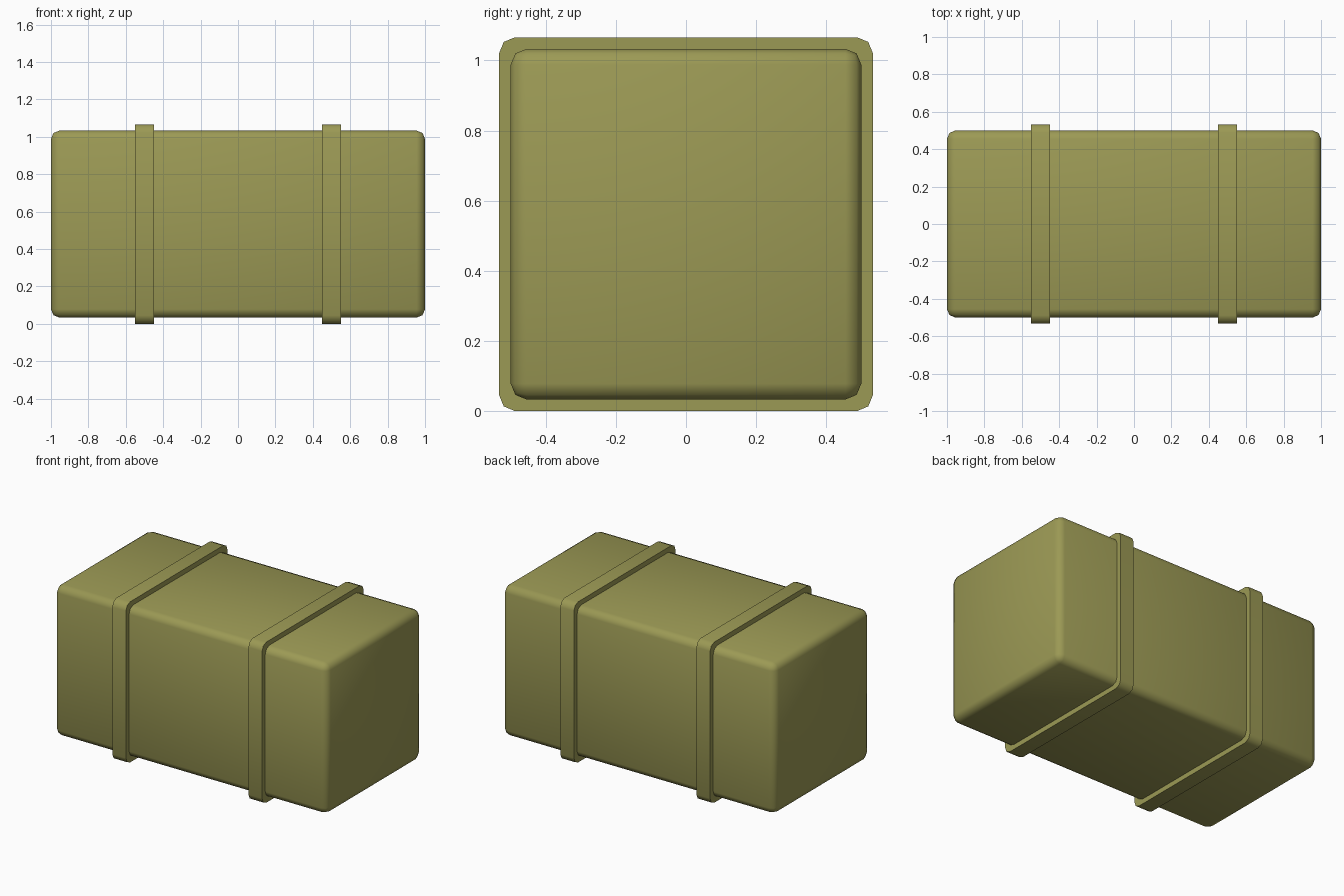
import bpy, bmesh
from math import radians

if "Cube" in bpy.data.objects:
    bpy.data.objects.remove(bpy.data.objects["Cube"])

HALF = 0.5        # half width of the crate body
T = 0.033         # strap thickness
MID = HALF + T    # height of the centre line, straps rest on z = 0
BEVEL = 0.045

mat = bpy.data.materials.new("olive")
mat.diffuse_color = (0.33, 0.32, 0.09, 1)
mat.use_nodes = True
mat.node_tree.nodes["Principled BSDF"].inputs["Base Color"].default_value = mat.diffuse_color


def finish(name, bm):
    bmesh.ops.recalc_face_normals(bm, faces=bm.faces[:])
    me = bpy.data.meshes.new(name)
    bm.to_mesh(me)
    bm.free()
    ob = bpy.data.objects.new(name, me)
    bpy.context.collection.objects.link(ob)
    me.materials.append(mat)
    bpy.ops.object.select_all(action='DESELECT')
    ob.select_set(True)
    bpy.context.view_layer.objects.active = ob
    bpy.ops.object.shade_smooth_by_angle(angle=radians(60))
    return ob


def rounded_square(h):
    """Square outline in y/z with two-segment rounded corners."""
    b, k = BEVEL, BEVEL * 0.293
    corner = [(h, h - b), (h - k, h - k), (h - b, h)]
    pts = []
    for _ in range(4):
        pts += corner
        corner = [(-z, y) for y, z in corner]
    return pts


# Main box with softly rounded edges
bm = bmesh.new()
bmesh.ops.create_cube(bm, size=1)
bmesh.ops.scale(bm, vec=(2, 2 * HALF, 2 * HALF), verts=bm.verts)
bmesh.ops.translate(bm, vec=(0, 0, MID), verts=bm.verts)
bmesh.ops.bevel(bm, geom=bm.edges[:], offset=BEVEL, segments=2, profile=0.5,
                affect='EDGES')
finish("box_body", bm)


# Straps: closed rectangular rings hugging the box
def strap(name, x):
    bm = bmesh.new()
    loops = []
    for h, dx in ((HALF - 0.004, -0.05), (MID, -0.05),
                  (MID, 0.05), (HALF - 0.004, 0.05)):
        loops.append([bm.verts.new((x + dx, y, z + MID))
                      for y, z in rounded_square(h)])
    n = len(loops[0])
    for a in range(4):
        p, q = loops[a], loops[(a + 1) % 4]
        for i in range(n):
            j = (i + 1) % n
            bm.faces.new((p[i], p[j], q[j], q[i]))
    finish(name, bm)


strap("left_strap", -0.5)
strap("right_strap", 0.5)
